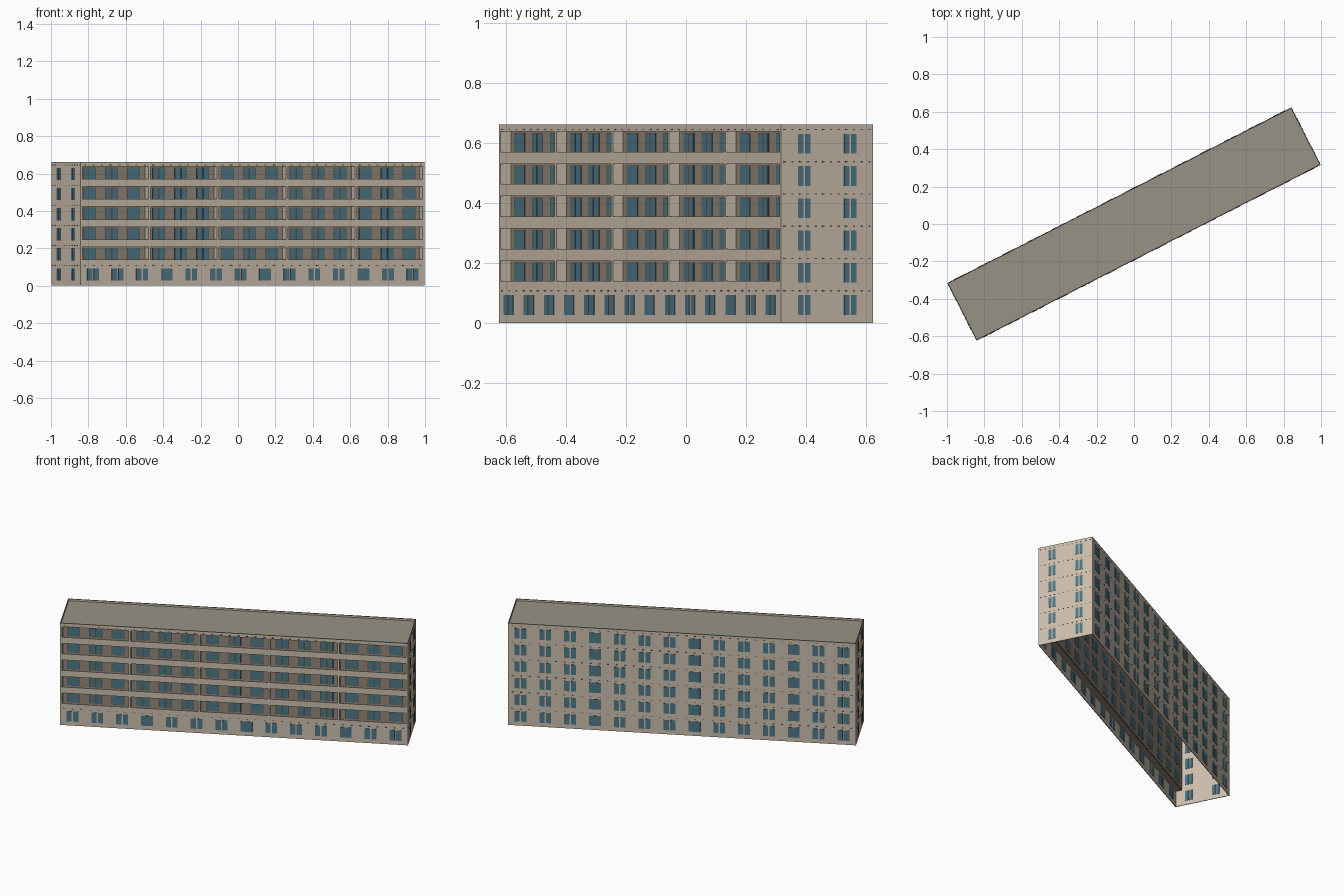
import bpy, bmesh, math

if "Cube" in bpy.data.objects:
    bpy.data.objects.remove(bpy.data.objects["Cube"])

L, W, H = 2.066, 0.345, 0.66      # length, depth, height
FLOOR, FLOORS = 0.1075, 6         # storey height and count
TURN = math.atan2(0.94, 1.84)     # block stands at an angle
T = 0.004                         # wall thickness
DEPTH = 0.04                      # loggia depth
X, Y = L / 2, W / 2


def material(name, rgb):
    m = bpy.data.materials.new(name)
    m.use_nodes = True
    m.diffuse_color = (*rgb, 1)
    m.node_tree.nodes["Principled BSDF"].inputs["Base Color"].default_value = (*rgb, 1)
    return m


wall = material("beige wall", (0.61, 0.52, 0.42))
recess = material("brown loggia wall", (0.29, 0.24, 0.19))
roofing = material("grey roof", (0.31, 0.29, 0.24))
glass = material("teal glass", (0.08, 0.185, 0.24))
trim = material("dark trim", (0.10, 0.09, 0.075))


def boxes(name, mat, spans):
    """One object from boxes given as (x0, x1, y0, y1, z0, z1)."""
    bm = bmesh.new()
    for x0, x1, y0, y1, z0, z1 in spans:
        cube = bmesh.ops.create_cube(bm, size=1)["verts"]
        for v in cube:
            v.co = (x1 if v.co.x > 0 else x0, y1 if v.co.y > 0 else y0, z1 if v.co.z > 0 else z0)
    me = bpy.data.meshes.new(name)
    bm.to_mesh(me)
    bm.free()
    me.materials.append(mat)
    ob = bpy.data.objects.new(name, me)
    ob.rotation_euler.z = TURN
    bpy.context.collection.objects.link(ob)
    return ob


# Outer walls, open underneath
boxes("back_wall", wall, [(-X, X, Y - T, Y, 0, H)])
boxes("right_end_wall", wall, [(-X, -X + T, -Y, Y, 0, H)])
boxes("left_end_wall", wall, [(X - T, X, -Y, Y, 0, H)])

# Front bands: ground storey, loggia parapets and the roof edge
sill, head = 0.14, 0.2075
bands = [(0, sill)]
bands += [(head + FLOOR * k, sill + FLOOR * (k + 1)) for k in range(FLOORS - 2)]
bands += [(head + FLOOR * (FLOORS - 2), H)]
boxes("front_bands", wall, [(-X, X, -Y, -Y + T, a, b) for a, b in bands])

# Loggias: back wall, floors and dividers
inner = -Y + DEPTH
boxes("loggia_back_wall", recess, [(-X + T, X - T, inner, inner + T, FLOOR, H - 0.015)])
boxes("loggia_floors", recess,
      [(-X + T, X - T, -Y + T, inner, FLOOR * k - T, FLOOR * k) for k in range(1, FLOORS)])
bay = L / 5
dividers = []
for k in range(6):
    c = min(max(-X + bay * k, -X + 0.006), X - 0.006)
    dividers.append((c - 0.006, c + 0.006, -Y + 0.001, inner, FLOOR, H - 0.02))
boxes("loggia_dividers", wall, dividers)

# Roof sits a little below the wall tops
boxes("roof", roofing, [(-X + T, X - T, -Y + T, Y - T, H - 0.015, H - 0.011)])
rim = T + 0.001
boxes("roof_rim", roofing, [
    (-X, X, -Y, -Y + rim, H - 0.002, H + 0.001), (-X, X, Y - rim, Y, H - 0.002, H + 0.001),
    (-X, -X + rim, -Y, Y, H - 0.002, H + 0.001), (X - rim, X, -Y, Y, H - 0.002, H + 0.001)])


def panes(center, width, wide):
    """Start and end of each pane across a window."""
    a, b = center - width / 2, center + width / 2
    gap = width * 0.06
    return [(a, b)] if wide else [(a, center - gap), (center + gap, b)]


def window_row(k):
    z = 0.027 + FLOOR * k
    return z, z + 0.066


G = 0.002                          # glass stands proud on both wall sides
cell = L / 14
back, front, ends, loggia, frames = [], [], [], [], []
for k in range(FLOORS):
    z0, z1 = window_row(k)
    for i in range(14):
        c, wide = -X + cell * (i + 0.5), i % 4 == 3
        for a, b in panes(c, 0.07, wide):
            back.append((-b, -a, Y - T - G, Y + G, z0, z1))
            if k == 0:
                front.append((a, b, -Y - G, -Y + T + G, z0, z1))
    for c in (-W / 4, W / 4):
        for a, b in panes(c, 0.046, False):
            ends.append((X - T - G, X + G, a, b, z0, z1))
            ends.append((-X - G, -X + T + G, a, b, z0, z1))
    if k:
        for n in range(5):
            for j in range(3):
                c = -X + bay * (n + 0.5) + 0.132 * (j - 1)
                wide = n % 2 == 0 and j != 1
                for a, b in panes(c, 0.07, wide):
                    loggia.append((a, b, inner - G, inner + T + G, z0, z1))
                frames.append((c - 0.039, c + 0.039, inner - 0.001, inner + T + 0.001,
                               z0 - 0.002, z1 + 0.002))
boxes("back_windows", glass, back)
boxes("ground_front_windows", glass, front)
boxes("end_windows", glass, ends)
boxes("loggia_windows", glass, loggia)
boxes("loggia_window_frames", trim, frames)

# Short dashes marking the floor lines
dashes = []
for k in range(1, FLOORS + 1):
    z0, z1 = FLOOR * k - 0.002, FLOOR * k + 0.002
    for i in range(40):
        c = -X + L * (i + 0.5) / 40
        dashes.append((c - 0.006, c + 0.006, Y, Y + 0.001, z0, z1))
        if k in (1, FLOORS):
            dashes.append((c - 0.006, c + 0.006, -Y - 0.001, -Y, z0, z1))
    for i in range(12):
        c = -Y + W * (i + 0.5) / 12
        for s in (-1, 1):
            x0, x1 = sorted((s * X, s * (X + 0.001)))
            dashes.append((x0, x1, c - 0.004, c + 0.004, z0, z1))
boxes("floor_line_dashes", trim, dashes)
